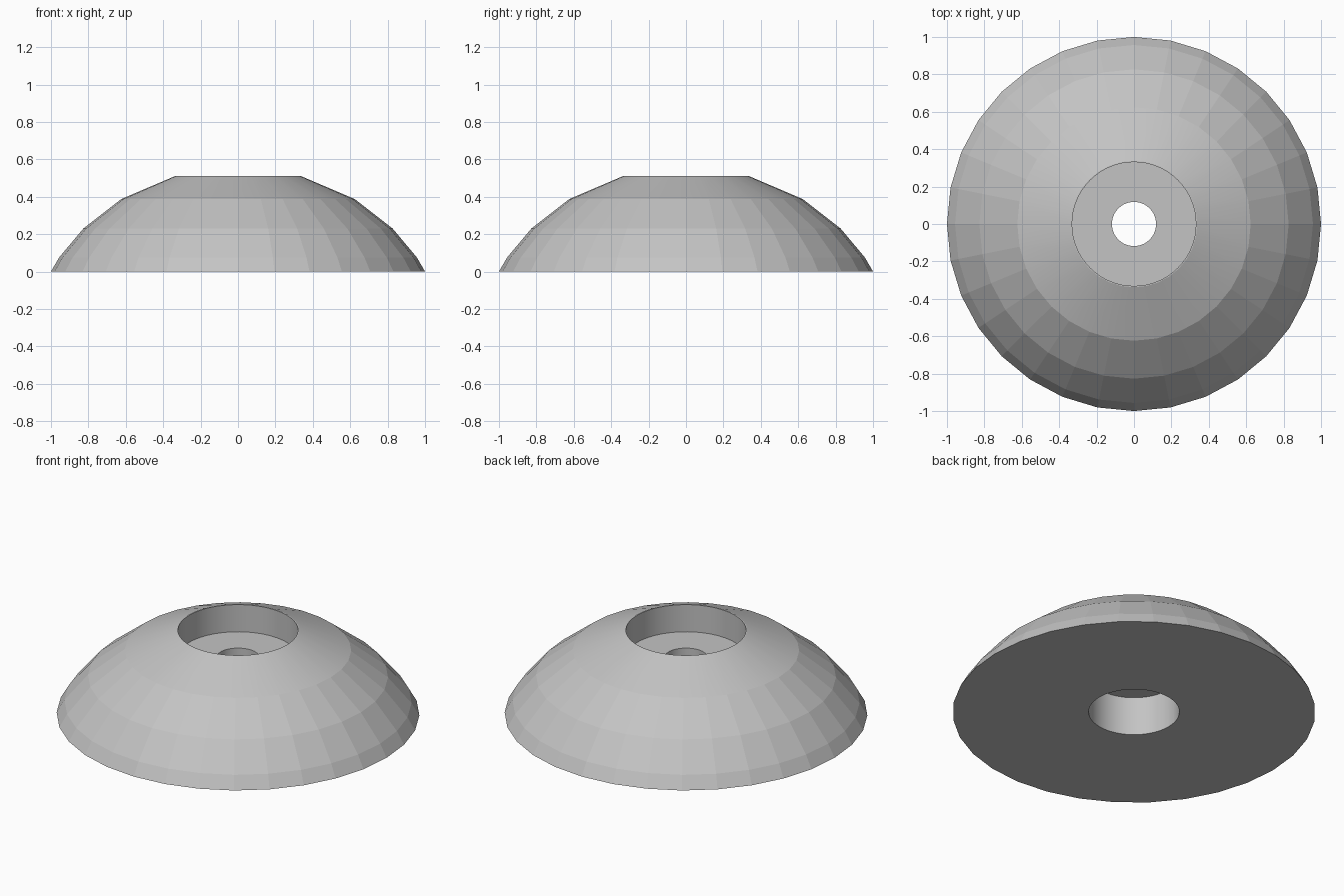
import bpy
import bmesh
import math

cube = bpy.data.objects.get("Cube")
if cube:
    bpy.data.objects.remove(cube)

# Colour
grey = bpy.data.materials.new("plain_grey")
grey.use_nodes = True
colour = (0.55, 0.55, 0.55, 1)
grey.diffuse_color = colour
grey.node_tree.nodes["Principled BSDF"].inputs["Base Color"].default_value = colour


def lathe(name, profile, sides):
    """Closed solid of revolution from (radius, height) points, bottom to top."""
    bm = bmesh.new()
    rings = []
    for radius, height in profile:
        turn = [2 * math.pi * i / sides for i in range(sides)]
        rings.append([bm.verts.new((radius * math.cos(a), radius * math.sin(a), height))
                      for a in turn])
    for low, high in zip(rings, rings[1:]):
        for i in range(sides):
            j = (i + 1) % sides
            bm.faces.new((low[i], low[j], high[j], high[i]))
    bm.faces.new(rings[0][::-1])
    bm.faces.new(rings[-1])
    mesh = bpy.data.meshes.new(name)
    bm.to_mesh(mesh)
    bm.free()
    mesh.materials.append(grey)
    obj = bpy.data.objects.new(name, mesh)
    bpy.context.collection.objects.link(obj)
    return obj


# Faceted dome body
dome = lathe("dome_body", [(1, 0), (0.957, 0.075), (0.827, 0.23),
                           (0.624, 0.388), (0.338, 0.51)], 32)
bpy.context.view_layer.objects.active = dome
dome.select_set(True)

# Top recess, narrow through hole and wider bore underneath
bores = [("top_recess", 0.331, 0.345, 0.7),
         ("through_hole", 0.118, -0.1, 0.6),
         ("bottom_bore", 0.25, -0.2, 0.235)]
for name, radius, low, high in bores:
    cutter = lathe(name, [(radius, low), (radius, high)], 64)
    cutter.hide_render = True
    cut = dome.modifiers.new(name, "BOOLEAN")
    cut.operation = "DIFFERENCE"
    cut.solver = "EXACT"
    cut.object = cutter
    bpy.ops.object.modifier_apply(modifier=cut.name)
    bpy.data.objects.remove(cutter)

# Round bore walls, crisp lower facets
bpy.ops.object.shade_smooth_by_angle(angle=math.radians(6))
